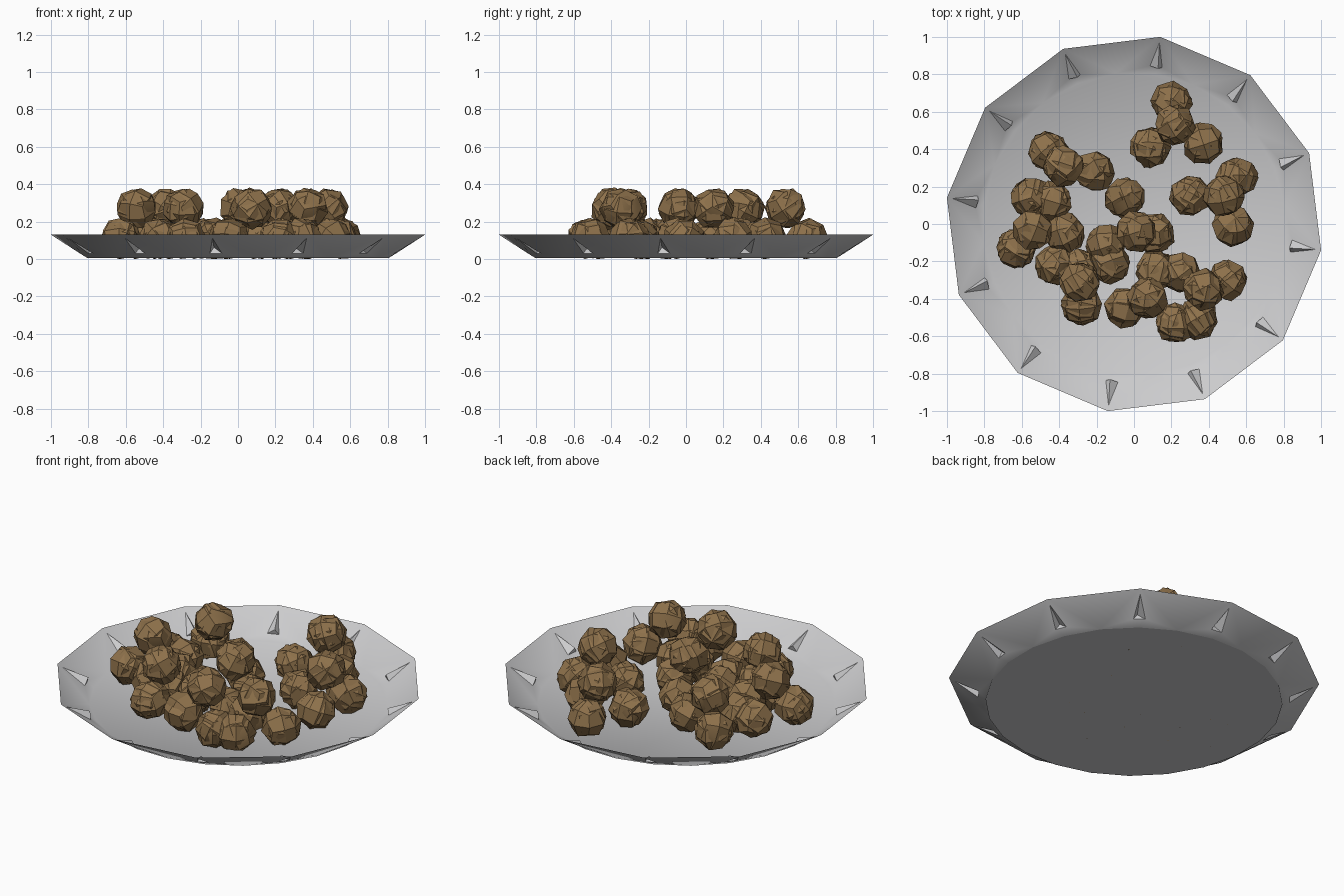
import bpy, bmesh, math, random
from mathutils import Matrix, Vector, Euler

random.seed(4)
if "Cube" in bpy.data.objects:
    bpy.data.objects.remove(bpy.data.objects["Cube"], do_unlink=True)


def material(name, colour):
    m = bpy.data.materials.new(name)
    m.use_nodes = True
    m.diffuse_color = (*colour, 1)
    m.node_tree.nodes["Principled BSDF"].inputs["Base Color"].default_value = (*colour, 1)
    return m


def finish(bm, name, mat, angle=None):
    me = bpy.data.meshes.new(name)
    bm.to_mesh(me)
    bm.free()
    ob = bpy.data.objects.new(name, me)
    bpy.context.collection.objects.link(ob)
    me.materials.append(mat)
    if angle:
        bpy.ops.object.select_all(action='DESELECT')
        ob.select_set(True)
        bpy.context.view_layer.objects.active = ob
        bpy.ops.object.shade_smooth_by_angle(angle=math.radians(angle))
    return ob


def polar(r, deg, z):
    a = math.radians(deg)
    return Vector((r * math.cos(a), r * math.sin(a), z))


plate_grey = material("plate grey", (0.6, 0.6, 0.61))
brown = material("roasted brown", (0.27, 0.165, 0.07))

SIDES, START, RIM, BASE, HEIGHT = 12, 22.0, 1.01, 0.81, 0.13
STEP = 360 / SIDES

# Plate: floor and flared wall, with a tapering pleat dented in at every rim corner
bm = bmesh.new()
floor = []
rim = [bm.verts.new(polar(RIM, START + i * STEP, HEIGHT)) for i in range(SIDES)]
for i in range(SIDES):
    a = START + i * STEP
    floor.append([bm.verts.new(polar(BASE, a + d, 0.004)) for d in (0, STEP / 2)])
for i in range(SIDES):
    a = START + i * STEP
    j = (i + 1) % SIDES
    corner, mid = floor[i]
    apex = bm.verts.new(polar(0.98, a, 0.111))
    left, right = [bm.verts.new(polar(0.85, a + d, 0.03)) for d in (-2.2, 2.2)]
    dent = bm.verts.new(polar(0.84, a - 0.8, 0.062))
    before = floor[i - 1][1]
    for f in ((rim[i], rim[j], mid), (rim[i], mid, right, apex),
              (rim[i], apex, left, before), (right, mid, corner),
              (before, left, corner), (left, right, corner),
              (apex, dent, left), (apex, right, dent), (left, dent, right)):
        bm.faces.new(f)
bm.faces.new([v for pair in floor for v in pair])
bmesh.ops.recalc_face_normals(bm, faces=bm.faces)
if sum(f.normal.z * f.calc_area() for f in bm.faces) < 0:
    bmesh.ops.reverse_faces(bm, faces=bm.faces)
finish(bm, "plate", plate_grey, 40)

# Flat underside of the plate
bm = bmesh.new()
bmesh.ops.create_circle(bm, cap_ends=True, segments=24, radius=BASE,
                        matrix=Matrix.Rotation(math.radians(START), 4, 'Z'))
bmesh.ops.reverse_faces(bm, faces=bm.faces)
finish(bm, "plate_underside", plate_grey)


def add_lump(bm, centre, radius):
    """Two rounded, jittered blocks that cut through each other like a cracked crust."""
    for k in range(2):
        part = bmesh.new()
        bmesh.ops.create_cube(part, size=2)
        bmesh.ops.subdivide_edges(part, edges=part.edges, cuts=1, use_grid_fill=True)
        turn = Euler([random.uniform(0, 6) for _ in range(3)]).to_matrix()
        for v in part.verts:
            v.co = turn @ v.co.normalized() * radius * random.uniform(0.95, 1.09) + centre
            v.co.z = max(v.co.z, -0.001)
        me = bpy.data.meshes.new("lump_part")
        part.to_mesh(me)
        part.free()
        bm.from_mesh(me)
        bpy.data.meshes.remove(me)


# Clumps: the first position is the ball on top, the rest lie on the plate
clumps = {
    "back": [(0.22, 0.53), (0.20, 0.65), (0.09, 0.41), (0.37, 0.43)],
    "left": [(0.48, 0.15), (0.55, 0.25), (0.30, 0.15), (0.53, -0.01)],
    "back_right": [(-0.38, 0.31), (-0.46, 0.39), (-0.21, 0.28), (-0.44, 0.12)],
    "right": [(-0.54, -0.03), (-0.55, 0.14), (-0.63, -0.13), (-0.37, -0.05)],
    "middle": [(0.01, -0.04), (-0.05, 0.14), (0.11, -0.05), (-0.15, -0.11), (-0.13, -0.21)],
    "front_right": [(-0.29, -0.31), (-0.42, -0.22), (-0.29, -0.24), (-0.28, -0.43)],
    "front": [(0.07, -0.40), (-0.05, -0.45), (0.12, -0.25), (0.22, -0.53)],
    "front_left": [(0.37, -0.35), (0.25, -0.26), (0.50, -0.30), (0.34, -0.51)],
}
for place, spots in clumps.items():
    bm = bmesh.new()
    for n, (x, y) in enumerate(spots):
        add_lump(bm, Vector((x, y, 0.27 if n == 0 else 0.108)), 0.108)
    finish(bm, place + "_clump", brown, 32)
